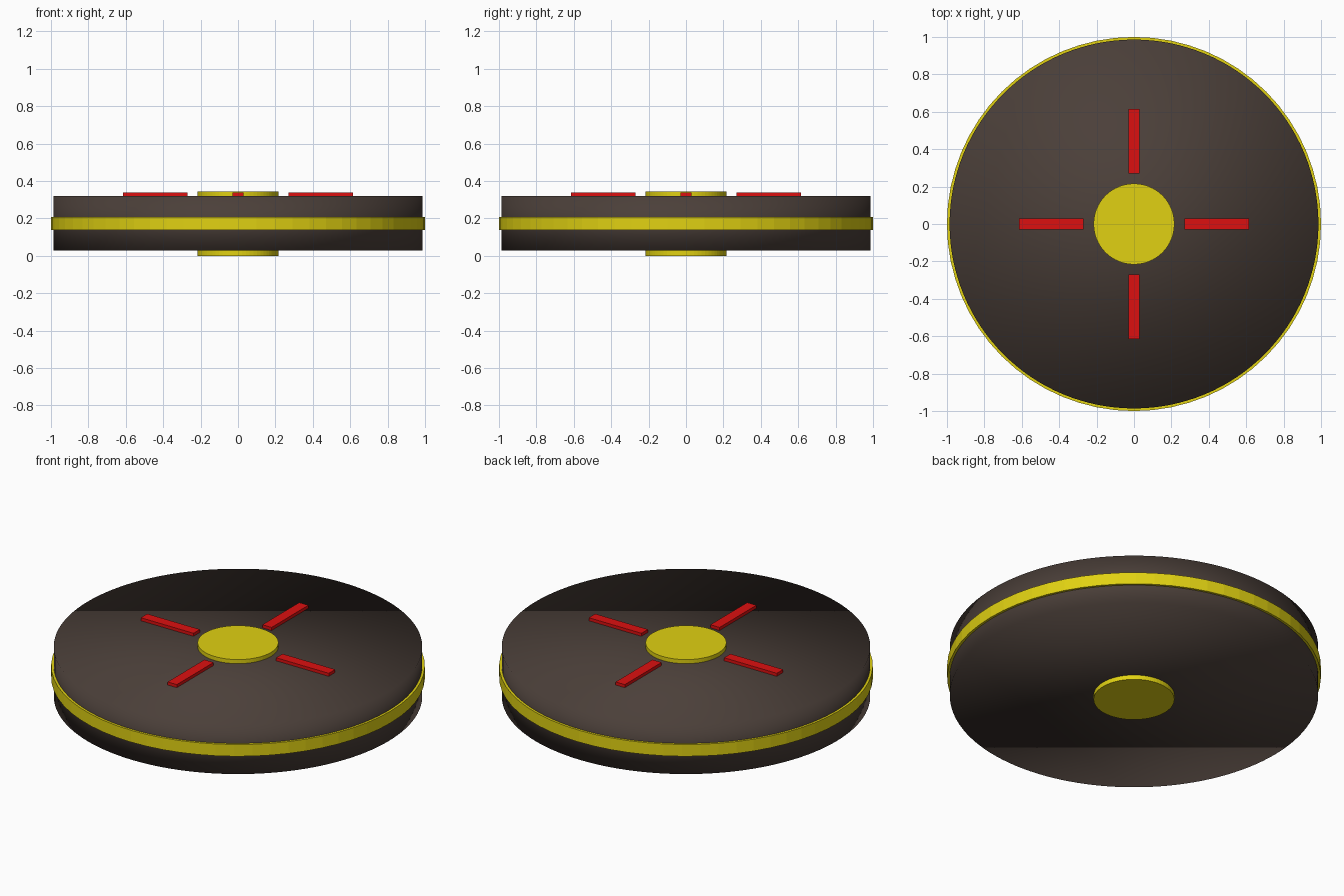
import bpy
import math

if "Cube" in bpy.data.objects:
    bpy.data.objects.remove(bpy.data.objects["Cube"])


def material(name, rgb):
    m = bpy.data.materials.new(name)
    m.diffuse_color = (*rgb, 1)
    m.use_nodes = True
    m.node_tree.nodes["Principled BSDF"].inputs["Base Color"].default_value = m.diffuse_color
    return m


DARK = material("dark brown", (0.070, 0.050, 0.041))
YELLOW = material("yellow", (0.75, 0.64, 0.006))
RED = material("red", (0.72, 0.005, 0.005))


def disc(name, radius, z0, z1, mat, sides=64, smooth=False):
    bpy.ops.mesh.primitive_cylinder_add(vertices=sides, radius=radius, depth=z1 - z0,
                                        location=(0, 0, (z0 + z1) / 2))
    ob = bpy.context.object
    ob.name = name
    ob.data.materials.append(mat)
    if smooth:
        bpy.ops.object.shade_smooth()
    return ob


# Main body, softly shaded over its rim
disc("body", 0.986, 0.027, 0.32, DARK, 128, True)

# Raised band around the rim
disc("rim_band", 1.0, 0.138, 0.208, YELLOW)

# Hub plates on both sides
disc("top_hub", 0.216, 0.30, 0.344, YELLOW)
disc("bottom_hub", 0.216, 0.0, 0.045, YELLOW)

# Four radial bars on the top
for i in range(4):
    a = i * math.pi / 2
    bpy.ops.mesh.primitive_cube_add(size=1, rotation=(0, 0, a),
                                    location=(0.442 * math.cos(a), 0.442 * math.sin(a), 0.324))
    bar = bpy.context.object
    bar.name = f"radial_bar_{i + 1}"
    bar.scale = (0.344, 0.06, 0.028)
    bar.data.materials.append(RED)
